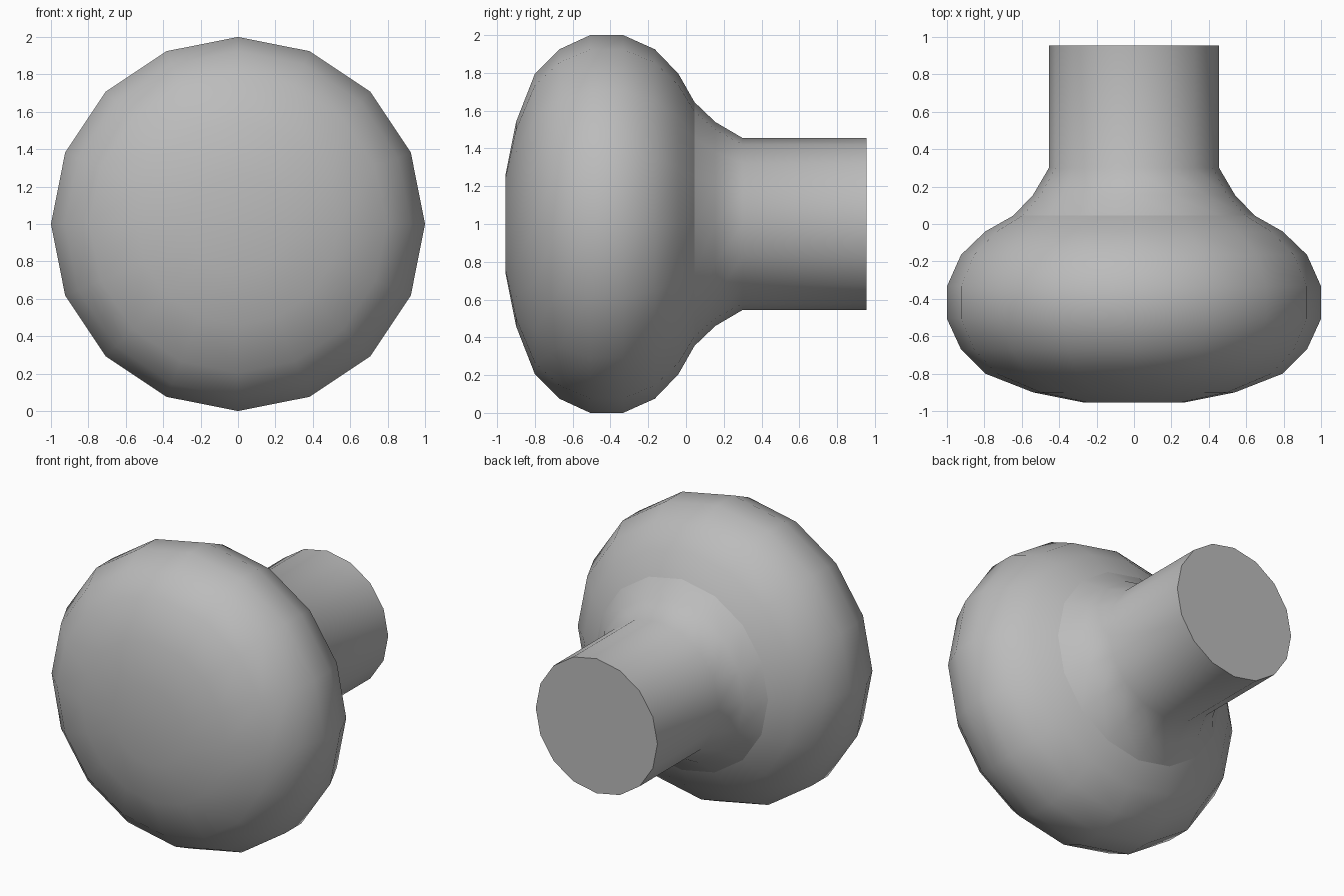
import bpy, bmesh
from math import cos, sin, tau

cube = bpy.data.objects.get("Cube")
if cube:
    bpy.data.objects.remove(cube, do_unlink=True)

SIDES = 16

# Plain grey finish
grey = bpy.data.materials.new("grey")
grey.use_nodes = True
colour = (0.5, 0.5, 0.5, 1)
grey.diffuse_color = colour
grey.node_tree.nodes["Principled BSDF"].inputs["Base Color"].default_value = colour

# Profile as (y, radius) from front to back: rounded head, flared neck, stem
head = [(-0.955, 0.265), (-0.9, 0.54), (-0.8, 0.795), (-0.67, 0.925), (-0.507, 1.0),
        (-0.333, 1.0), (-0.165, 0.925), (-0.04, 0.795), (0.045, 0.645)]
stem = [(0.155, 0.54), (0.3, 0.455), (0.955, 0.455)]


def lathe(name, profile, sharp_rings):
    """Spin the profile about the y axis, cap both ends, mark the sharp rings."""
    bm = bmesh.new()
    rings = [[bm.verts.new((r * cos(tau * i / SIDES), y, 1 + r * sin(tau * i / SIDES)))
              for i in range(SIDES)] for y, r in profile]
    for a, b in zip(rings, rings[1:]):
        for i in range(SIDES):
            j = (i + 1) % SIDES
            bm.faces.new((a[i], a[j], b[j], b[i]))
    bm.faces.new(rings[0])
    bm.faces.new(rings[-1])
    bmesh.ops.recalc_face_normals(bm, faces=bm.faces)
    for face in bm.faces:
        face.smooth = True
    for k in sharp_rings:
        for i in range(SIDES):
            bm.edges.get((rings[k][i], rings[k][(i + 1) % SIDES])).smooth = False
    mesh = bpy.data.meshes.new(name)
    bm.to_mesh(mesh)
    bm.free()
    mesh.materials.append(grey)
    obj = bpy.data.objects.new(name, mesh)
    bpy.context.collection.objects.link(obj)
    return obj


# Crisp seam where the head meets the neck, and around the stem's flat end
lathe("knob", head + stem, (len(head) - 1, -1))
